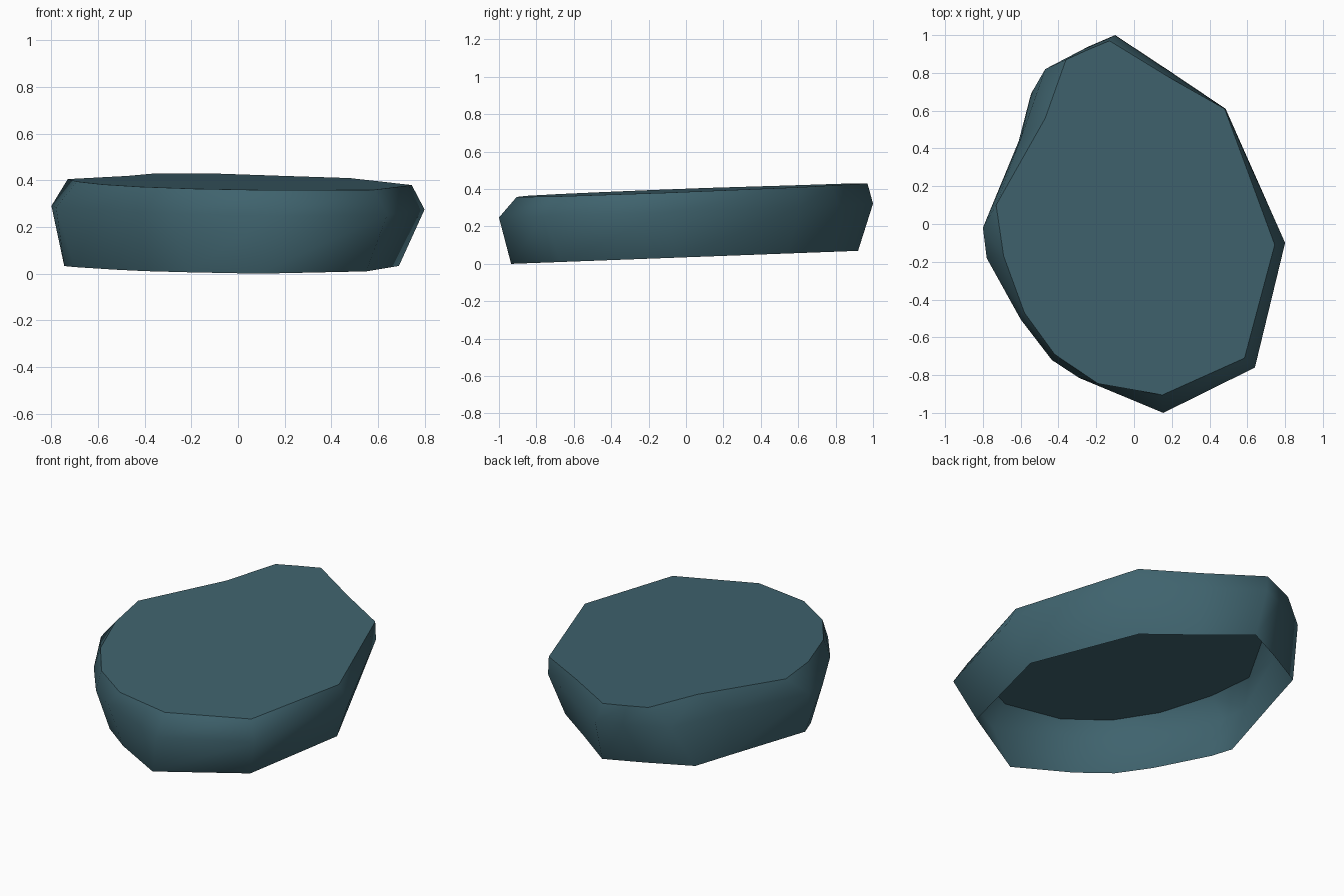
import bpy, bmesh

if "Cube" in bpy.data.objects:
    bpy.data.objects.remove(bpy.data.objects["Cube"])

# Outline rings, counter-aligned point by point (x, y)
BOTTOM = [(.55, -.67), (.09, -.935), (-.22, -.77), (-.40, -.64), (-.53, -.47), (-.70, -.18), (-.745, -.06),
          (-.61, .44), (-.545, .69), (-.30, .82), (-.09, .92), (.16, .73), (.42, .54), (.69, -.05)]
MIDDLE = [(.64, -.76), (.155, -1.0), (-.29, -.815), (-.435, -.72), (-.60, -.505), (-.78, -.18), (-.80, -.02),
          (-.60, .45), (-.47, .82), (-.24, .94), (-.10, 1.0), (.18, .815), (.485, .61), (.80, -.10)]
TOP = [(.585, -.71), (.15, -.905), (-.19, -.845), (-.42, -.69), (-.58, -.47), (-.69, -.17), (-.73, .10),
       (-.47, .56), (-.36, .87), (-.25, .92), (-.13, .97), (.18, .78), (.48, .61), (.745, -.11)]

# Each ring lies on its own slightly tilted plane: (outline, height, x slope, y slope)
RINGS = [(BOTTOM, .035, 0, .0375), (MIDDLE, .285, -.008, .036), (TOP, .393, -.012, .037)]

bm = bmesh.new()
rings = [[bm.verts.new((x, y, h + sx * x + sy * y)) for x, y in pts]
         for pts, h, sx, sy in RINGS]

# Smooth side walls, open underneath
n = len(TOP)
for low, high in zip(rings, rings[1:]):
    for i in range(n):
        j = (i + 1) % n
        bm.faces.new((low[j], low[i], high[i], high[j])).smooth = True

# Flat cap with a sharp rim
cap = bm.faces.new(list(reversed(rings[-1])))
cap.smooth = False
for e in cap.edges:
    e.smooth = False
bm.normal_update()

mesh = bpy.data.meshes.new("stone_slab")
bm.to_mesh(mesh)
bm.free()

stone = bpy.data.materials.new("dark teal stone")
stone.diffuse_color = (.050, .125, .155, 1)
stone.use_nodes = True
stone.node_tree.nodes["Principled BSDF"].inputs["Base Color"].default_value = stone.diffuse_color
mesh.materials.append(stone)
bpy.context.collection.objects.link(bpy.data.objects.new("stone_slab", mesh))
